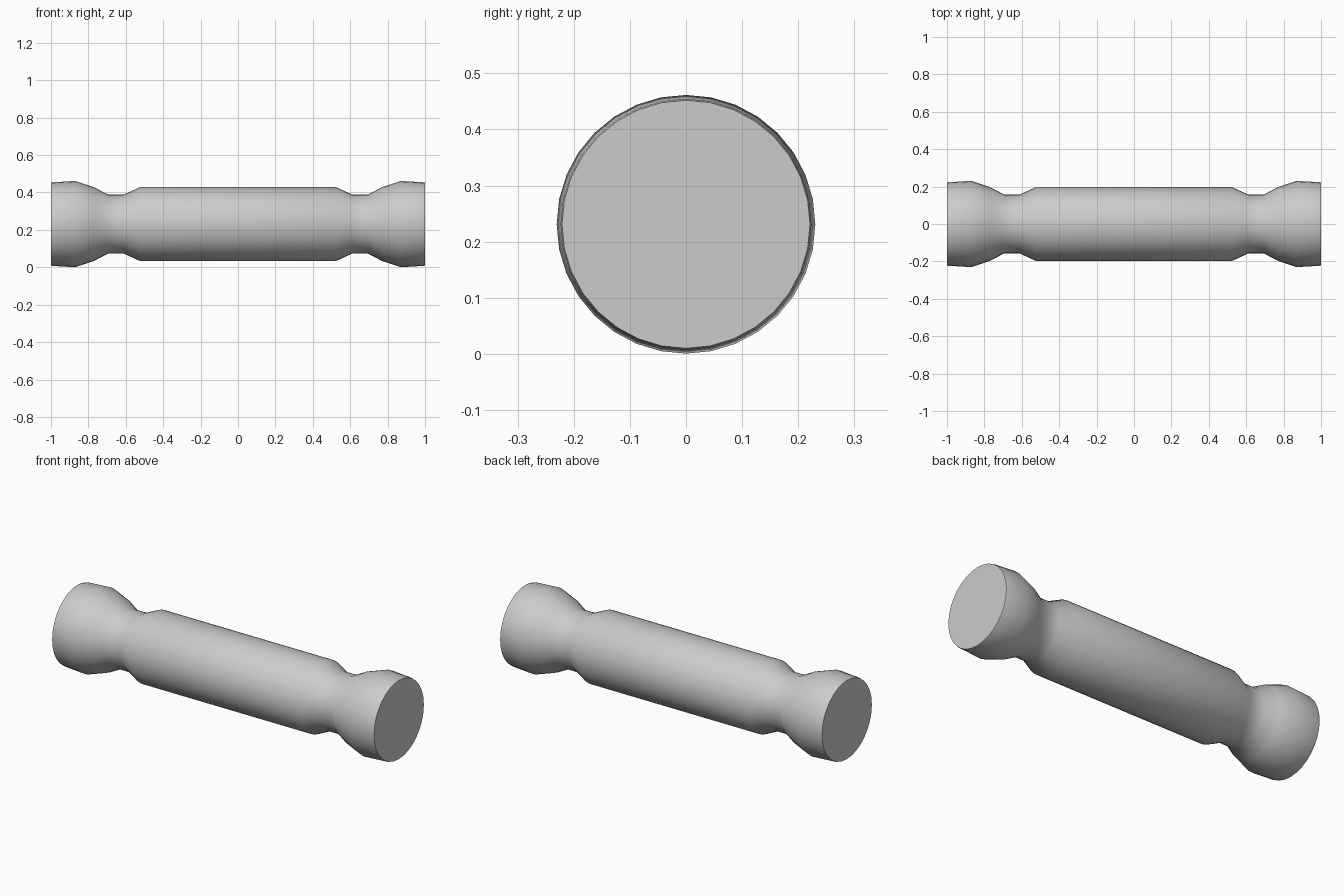
import bpy, bmesh, math

if "Cube" in bpy.data.objects:
    bpy.data.objects.remove(bpy.data.objects["Cube"])

SIDES = 32
CENTRE_Z = 0.231

# half profile: (distance from middle, radius)
half = [(0.525, 0.197), (0.61, 0.158), (0.695, 0.158),
        (0.77, 0.197), (0.87, 0.2305), (0.99, 0.2235), (1.0, 0.221)]
profile = [(-x, r) for x, r in reversed(half)] + half

# lathe the profile around the x axis
bm = bmesh.new()
rings = []
for x, r in profile:
    ring = []
    for i in range(SIDES):
        a = 2 * math.pi * i / SIDES
        ring.append(bm.verts.new((x, r * math.cos(a), CENTRE_Z + r * math.sin(a))))
    rings.append(ring)
for a, b in zip(rings, rings[1:]):
    for i in range(SIDES):
        j = (i + 1) % SIDES
        bm.faces.new((a[i], a[j], b[j], b[i]))

# flat end caps
bm.faces.new(rings[0])
bm.faces.new(rings[-1])
bmesh.ops.recalc_face_normals(bm, faces=bm.faces)

mesh = bpy.data.meshes.new("turned_bar")
bm.to_mesh(mesh)
bm.free()
bar = bpy.data.objects.new("turned_bar", mesh)
bpy.context.collection.objects.link(bar)

# smooth sides, sharp cap rims
bpy.context.view_layer.objects.active = bar
bar.select_set(True)
bpy.ops.object.shade_smooth_by_angle(angle=math.radians(40))
